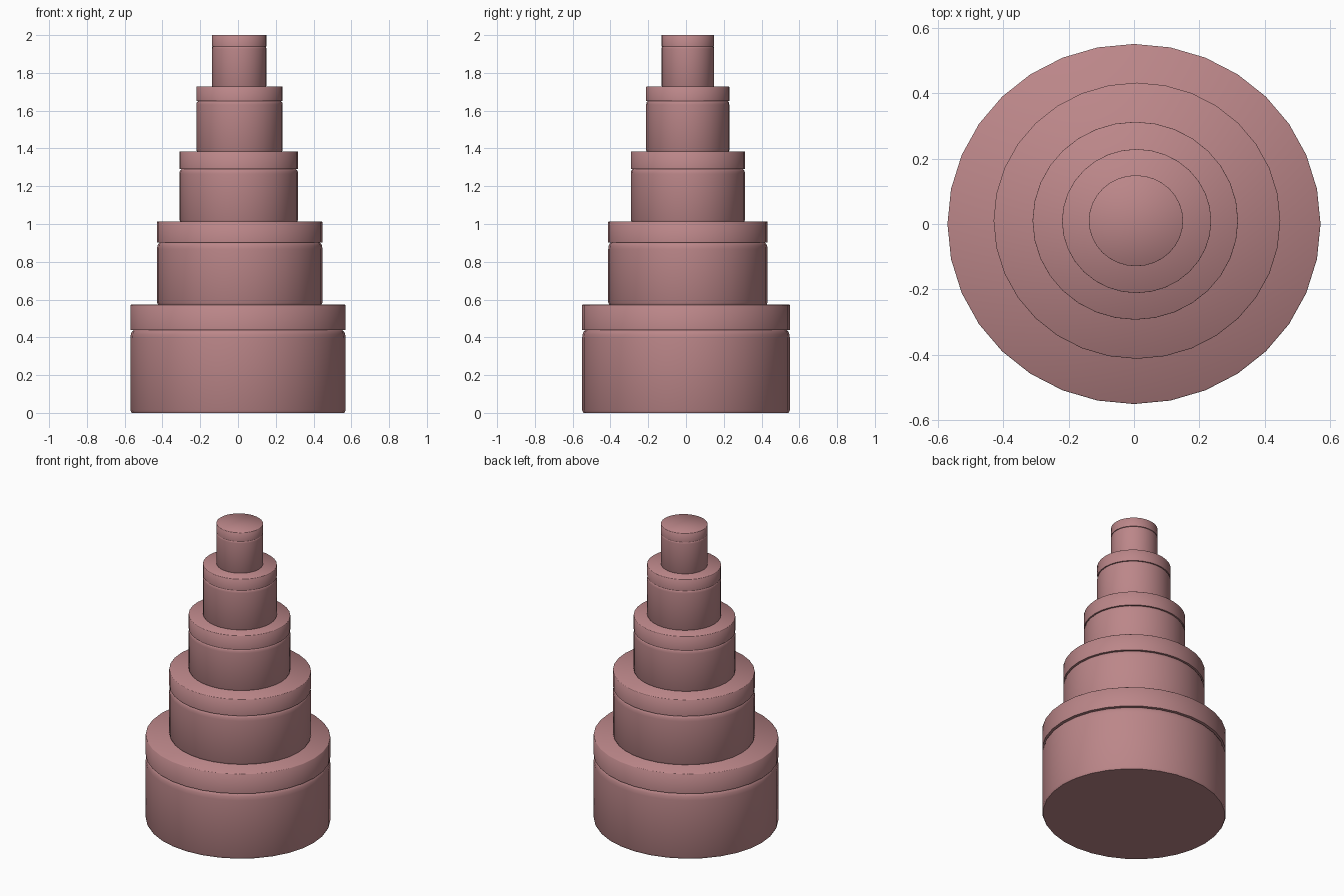
import bpy, bmesh, math

if "Cube" in bpy.data.objects:
    bpy.data.objects.remove(bpy.data.objects["Cube"])

SIDES = 32
mat = bpy.data.materials.new("dusty_rose")
mat.diffuse_color = (0.50, 0.24, 0.25, 1)
mat.use_nodes = True
mat.node_tree.nodes["Principled BSDF"].inputs["Base Color"].default_value = mat.diffuse_color


def lathe(name, profile, centre, squash):
    """Closed round part from (radius, height) points, slightly oval in y."""
    bm = bmesh.new()
    rings = []
    for r, z in profile:
        rings.append([bm.verts.new((centre[0] + r * math.cos(2 * math.pi * i / SIDES),
                                    centre[1] + r * squash * math.sin(2 * math.pi * i / SIDES), z))
                      for i in range(SIDES)])
    for a, b in zip(rings, rings[1:]):
        for i in range(SIDES):
            j = (i + 1) % SIDES
            bm.faces.new((a[i], a[j], b[j], b[i]))
    bm.faces.new(rings[0][::-1])
    bm.faces.new(rings[-1])
    mesh = bpy.data.meshes.new(name)
    bm.to_mesh(mesh)
    bm.free()
    obj = bpy.data.objects.new(name, mesh)
    bpy.context.collection.objects.link(obj)
    mesh.materials.append(mat)
    bpy.ops.object.select_all(action='DESELECT')
    obj.select_set(True)
    bpy.context.view_layer.objects.active = obj
    bpy.ops.object.shade_smooth_by_angle(angle=math.radians(50))
    return obj


# Tiers from the bottom up: x radius, y/x ratio, centre, base z, lid z, top z
tiers = [
    (0.570, 0.965, (0.000, 0.000), 0.000, 0.440, 0.573),
    (0.438, 0.963, (0.009, 0.010), 0.573, 0.902, 1.013),
    (0.314, 0.963, (0.004, 0.010), 1.013, 1.290, 1.384),
    (0.228, 0.965, (0.008, 0.009), 1.384, 1.650, 1.727),
    (0.144, 0.965, (0.006, 0.010), 1.727, 1.940, 2.000),
]

for n, (r, squash, centre, base, lid, top) in enumerate(tiers, 1):
    s = 0.025 * r
    # Container with a softened foot and a rounded shoulder under the lid
    lathe(f"container_{n}",
          [(r - s * 0.5, base), (r, base + s), (r, lid - 3.2 * s), (r - s * 0.2, lid - 1.6 * s),
           (r - s * 0.6, lid - 0.7 * s), (r - 1.3 * s, lid)], centre, squash)
    # Flat lid, flush with the container wall
    lathe(f"lid_{n}",
          [(r, lid), (r, top - 0.2 * s), (r - 0.2 * s, top)], centre, squash)
